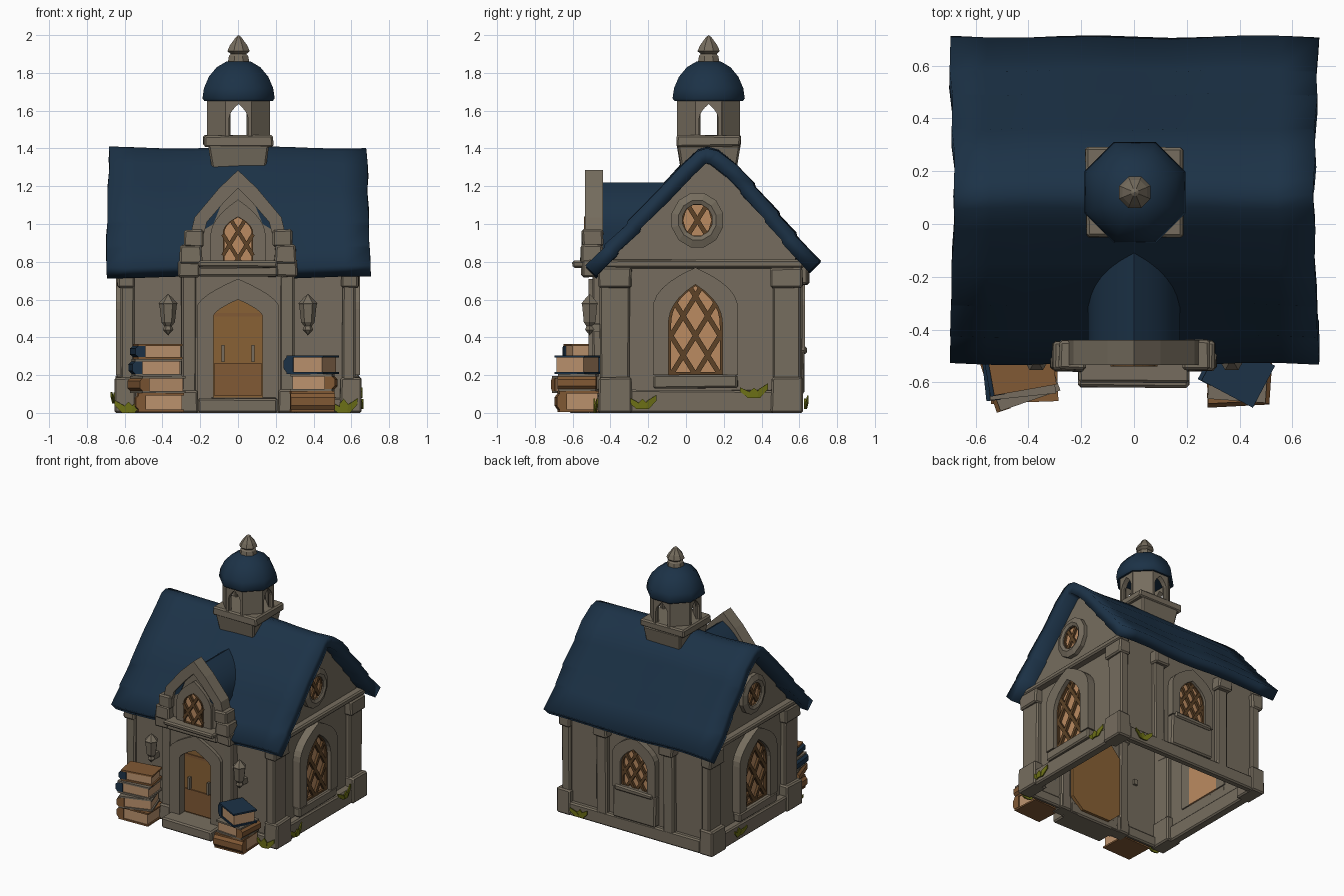
import bpy, bmesh, math, random
from mathutils import Vector, Matrix

random.seed(4)
if "Cube" in bpy.data.objects:
    bpy.data.objects.remove(bpy.data.objects["Cube"])


def material(name, r, g, b):
    m = bpy.data.materials.new(name)
    m.use_nodes = True
    m.diffuse_color = (r, g, b, 1)
    m.node_tree.nodes["Principled BSDF"].inputs["Base Color"].default_value = (r, g, b, 1)
    return m


STONE = material("stone", .18, .152, .112)
ROOF = material("blue_slate", .0115, .032, .063)
GLASS = material("amber_glass", .50, .26, .12)
LEAD = material("window_bars", .11, .055, .02)
WOOD = material("door_wood", .25, .12, .035)
COVER = material("brown_leather", .22, .10, .035)
PAGES = material("book_pages", .50, .29, .155)
LEAF = material("leaf_green", .15, .16, .008)


def make(name, bm, mat, loc=(0, 0, 0), rot=0, bevel=0, smooth=0):
    bmesh.ops.recalc_face_normals(bm, faces=bm.faces)
    me = bpy.data.meshes.new(name)
    bm.to_mesh(me)
    bm.free()
    me.materials.append(mat)
    ob = bpy.data.objects.new(name, me)
    bpy.context.collection.objects.link(ob)
    ob.location, ob.rotation_euler.z = loc, rot
    if bevel:
        mod = ob.modifiers.new("worn_edges", "BEVEL")
        mod.width = bevel
    if smooth:
        bpy.ops.object.select_all(action="DESELECT")
        ob.select_set(True)
        bpy.context.view_layer.objects.active = ob
        bpy.ops.object.shade_smooth_by_angle(angle=math.radians(smooth))
    return ob


def prism(name, outline, y0, y1, mat, loc=(0, 0, 0), rot=0, smooth=0):
    """Extrude an x-z outline along y."""
    bm = bmesh.new()
    rings = [[bm.verts.new((x, y, z)) for x, z in outline] for y in (y0, y1)]
    for ring in rings:
        bm.faces.new(ring)
    n = len(outline)
    for i in range(n):
        j = (i + 1) % n
        bm.faces.new((rings[0][i], rings[0][j], rings[1][j], rings[1][i]))
    return make(name, bm, mat, loc, rot, 0, smooth)


def box(name, x0, x1, y0, y1, z0, z1, mat=STONE, loc=(0, 0, 0), rot=0, top=1, wear=.004, bevel=.01):
    """Box with a scaled top and slightly uneven corners."""
    bm = bmesh.new()
    bmesh.ops.create_cube(bm, size=1)
    for v in bm.verts:
        k = top if v.co.z > 0 else 1
        v.co = Vector(((x0 + x1) / 2 + v.co.x * k * (x1 - x0), (y0 + y1) / 2 + v.co.y * k * (y1 - y0),
                       z0 if v.co.z < 0 else z1))
        if v.co.z > .01:
            v.co += Vector([random.uniform(-wear, wear) for _ in range(3)])
    return make(name, bm, mat, loc, rot, bevel)


def lathe(name, profile, n, mat, loc=(0, 0, 0), closed=False, matrix=None, smooth=0):
    bm = bmesh.new()
    rings = []
    for r, z in profile:
        rings.append([bm.verts.new((r * math.sin((i + .5) * math.tau / n),
                                    r * math.cos((i + .5) * math.tau / n), z)) for i in range(n)])
    for a, b in zip(rings, rings[1:] + (rings[:1] if closed else [])):
        for i in range(n):
            j = (i + 1) % n
            bm.faces.new((a[i], a[j], b[j], b[i]))
    bmesh.ops.remove_doubles(bm, verts=bm.verts, dist=.0005)
    if matrix:
        bm.transform(matrix)
    return make(name, bm, mat, loc, 0, 0, smooth)


def arch(hw, z0, spring, peak, n=5, power=1.8):
    right = [(hw, z0)] + [(hw * (1 - (k / n) ** power), spring + (peak - spring) * k / n) for k in range(n)]
    return right + [(0, peak)] + [(-x, z) for x, z in reversed(right)]


def surround(outer, inner):
    return outer + inner[::-1]


def lattice(name, poly, spacing, shift, w, y0, y1, loc, rot):
    """Crossing diagonal bars clipped to a convex outline, plus a thin edge strip."""
    cz = sum(p[1] for p in poly) / len(poly)
    edge = [(x * .9, cz + (z - cz) * .95) for x, z in poly]
    prism(name + "_edge", surround(poly + poly[:1], edge + edge[:1]), y0, y1, LEAD, loc, rot)
    for sign in (-1, 1):
        d = Vector((.53 * sign, .85))
        side = Vector((-d.y, d.x)) * w
        for k in range(-4, 5):
            o, lo, hi = Vector(((k + shift) * spacing, cz)), -9, 9
            for i, p in enumerate(poly):
                p, q = Vector(p), Vector(poly[(i + 1) % len(poly)])
                nrm = Vector((p.y - q.y, q.x - p.x))
                den, num = nrm.dot(d), nrm.dot(p - o)
                if den > 1e-6:
                    lo = max(lo, num / den)
                elif den < -1e-6:
                    hi = min(hi, num / den)
            if hi - lo > .03:
                a, b = o + d * lo, o + d * hi
                prism(name, [tuple(v) for v in (a - side, b - side, b + side, a + side)], y0, y1, LEAD, loc, rot)


def window(name, loc, rot, outer, inner, depth, spacing, shift, bar):
    prism(name + "_surround", surround(outer, inner), -depth, .01, STONE, loc, rot)
    prism(name + "_glass", inner, -.012, .012, GLASS, loc, rot)
    lattice(name + "_bars", inner, spacing, shift, bar, -.03, -.012, loc, rot)


# Hollow wall shell, open below
X, Y0, Y1 = .585, -.435, .58
bm = bmesh.new()
gables = [[bm.verts.new((x, y, z)) for y, z in
           ((Y0, 0), (Y1, 0), (Y1, .91), (.43, 1.08), (.27, 1.265), (.16, 1.35), (.06, 1.35), (Y0, .82))]
          for x in (-X, X)]
for g in gables:
    bm.faces.new(g)
for i, j in ((1, 2), (7, 0)):
    bm.faces.new((gables[0][i], gables[0][j], gables[1][j], gables[1][i]))
make("walls", bm, STONE)

# Corner piers, plinths and bands
for s in (-1, 1):
    for y0, y1 in ((-.455, -.3), (.46, .605)):
        box("corner_pier", *sorted((s * .55, s * .62)), y0, y1, 0, .72)
        box("corner_foot", *sorted((s * .54, s * .655)), y0 - .012, y1 + .015, 0, .19, top=.95)
        box("corner_capital", *sorted((s * .55, s * .64)), y0 - .012, y1 + .012, .66, .77)
    box("gable_band", *sorted((s * .56, s * .635)), -.46, .62, .765, .81)
    box("gable_plinth", *sorted((s * .57, s * .64)), -.33, .47, 0, .12)
    box("front_plinth", *sorted((s * .3, s * .55)), -.455, -.42, 0, .08)
    box("back_pier", s * .28 - .045, s * .28 + .045, .56, .615, 0, .76)
    box("back_capital", s * .28 - .06, s * .28 + .06, .56, .65, .68, .78)
box("back_plinth", -.55, .55, .56, .615, 0, .1)

# Gable windows: tall arch below, oval above
for s in (-1, 1):
    loc, rot = (s * X, .05, 0), s * math.pi / 2
    window("gable_window", loc, rot, arch(.225, .2, .55, .77, 6, 2.2), arch(.143, .2, .46, .68, 6, 2.4),
           .06, .13, .5, .013)
    box("gable_sill", -.225, .225, -.06, 0, .13, .2, STONE, loc, rot)
    turn = Matrix.Translation((s * X, .06, 1.02)) @ Matrix.Rotation(s * math.pi / 2, 4, "Y")
    lathe("oval_window_ring", [(.075, 0), (.075, .035), (.095, .045), (.13, .03), (.13, 0)], 12, STONE,
          closed=True, matrix=turn @ Matrix.Diagonal((1.14, 1.08, 1, 1)))
    oval = [(.083 * math.cos(a * math.tau / 10), 1.02 + .09 * math.sin(a * math.tau / 10)) for a in range(10)]
    oloc = (s * X, .06, 0)
    prism("oval_window_glass", oval, -.012, .012, GLASS, oloc, rot)
    lattice("oval_window_bars", oval, .2, 0, .012, -.026, -.012, oloc, rot)

# Back window over a stone panel
window("back_window", (0, Y1, 0), math.pi, arch(.18, .33, .57, .74, 5, 2.2), arch(.115, .33, .5, .65, 5, 2.4),
       .05, .085, .5, .01)
box("back_window_panel", -.18, .18, Y1 - .01, Y1 + .045, .1, .33)
box("back_window_sill", -.16, .16, Y1 - .01, Y1 + .06, .31, .35)

# Portal and door
door = arch(.13, .08, .515, .6, 5, 1.5)
prism("portal", surround([(.24, .0), (.24, .8), (-.24, .8), (-.24, .0)], arch(.15, .0, .515, .62, 5, 1.5)),
      -.49, Y0 + .01, STONE)
prism("portal_arch", surround(arch(.215, 0, .57, .71, 5, 1.5), arch(.13, 0, .515, .6, 5, 1.5)), -.515, -.44, STONE)
prism("door", door, -.455, -.415, WOOD)
prism("door_backing", [(.12, .04), (.21, .12), (.21, .56), (.12, .66), (-.12, .66), (-.21, .56), (-.21, .12), (-.12, .04)],
      -.43, -.4, WOOD)
box("door_lower_panel", -.125, .125, -.463, -.45, .09, .265, COVER, wear=0, bevel=0)
box("door_top_rail", -.125, .125, -.462, -.45, .51, .53, COVER, wear=0, bevel=0)
box("doorstep", -.21, .21, -.62, -.42, 0, .08)
for s in (-1, 1):
    box("portal_pier", *sorted((s * .22, s * .30)), -.495, -.41, 0, .73)
    box("portal_foot", *sorted((s * .21, s * .31)), -.515, -.41, 0, .12, top=.94)
    box("portal_capital", *sorted((s * .2, s * .315)), -.55, -.41, .72, .81)
    box("door_handle", s * .08 - .008, s * .08 + .008, -.48, -.455, .27, .36, wear=0, bevel=0)

# Main roof, with raised slate courses and a slight sag
slope = [(-.53, .775), (-.43, .87), (-.425, .89), (-.31, .995), (-.305, 1.015), (-.15, 1.175), (-.02, 1.315),
         (.06, 1.39), (.11, 1.405), (.17, 1.388), (.27, 1.31), (.36, 1.215), (.365, 1.195),
         (.49, 1.06), (.495, 1.04), (.58, .95), (.585, .93), (.71, .80)]
bm = bmesh.new()
cols, grid = 10, []
for i in range(cols + 1):
    u = i / cols * 2 - 1
    grid.append([bm.verts.new((u * (.70 - .03 * (z - .75)) + .004 * math.sin(z * 25), y + .005 * math.sin(u * 7 + z * 4),
                               z + .006 * math.sin(u * 5 + y * 6))) for y, z in slope])
for a, b in zip(grid, grid[1:]):
    for j in range(len(slope) - 1):
        bm.faces.new((a[j], b[j], b[j + 1], a[j + 1]))
roof = make("main_roof", bm, ROOF, smooth=35)
thick = roof.modifiers.new("slate_thickness", "SOLIDIFY")
thick.thickness, thick.offset = .08, -1

# Front dormer
prism("dormer_roof", arch(.175, .8, .95, 1.22, 8, 2.6), -.46, .02, ROOF, smooth=60)
gable = [(.2, .8), (.2, .88), (.21, 1.02), (0, 1.25), (-.21, 1.02), (-.2, .88), (-.2, .8)]
prism("dormer_face", gable, -.505, -.44, STONE)
rim = [(.25, .95), (.23, 1.035), (.1, 1.19), (0, 1.285)]
rim_in = [(.18, .95), (.165, 1.01), (.07, 1.12), (0, 1.19)]
mirror = lambda pts: pts + [(-x, z) for x, z in pts[-2::-1]]
prism("dormer_rim", surround(mirror(rim), mirror(rim_in)), -.535, -.44, STONE)
window("dormer_window", (0, -.51, 0), 0, arch(.145, .8, .95, 1.13), arch(.08, .8, .95, 1.04, 5, 2.2),
       .02, .09, 0, .01)
box("dormer_ledge", -.21, .21, -.60, -.44, .77, .805)
box("dormer_base", -.21, .21, -.555, -.44, .72, .775)
for s in (-1, 1):
    prism("dormer_slate_inset", [(s * x, z) for x, z in ((.18, .97), (.165, 1.012), (.09, 1.1), (.13, 1.0))],
          -.511, -.504, ROOF)
    box("dormer_shoulder", *sorted((s * .185, s * .285)), -.55, -.44, .88, .97)
    box("dormer_foot", *sorted((s * .19, s * .31)), -.56, -.44, .79, .89, top=.9)

# Bell tower: base, ledge, eight-sided drum, dome and finial
T = (.003, .12, 0)
box("tower_base", -.135, .135, -.14, .14, 1.25, 1.42, loc=T, top=1.2)
box("tower_ledge", -.185, .185, -.17, .17, 1.41, 1.47, loc=T)
for k in range(8):
    wall = [(.069, 1.465), (.069, 1.66), (-.069, 1.66), (-.069, 1.465)]
    if k % 2 == 0:
        wall = surround(wall, arch(.05, 1.465, 1.56, 1.635, 4))
    prism("drum_wall", wall, -.167, -.13, STONE, T, k * math.pi / 4)
lathe("dome", [(0, 1.655), (.195, 1.65), (.207, 1.665), (.198, 1.72), (.17, 1.78), (.125, 1.83), (.07, 1.86), (0, 1.87)],
      8, ROOF, T, smooth=50)
lathe("finial", [(.062, 1.855), (.055, 1.89), (.045, 1.9), (.064, 1.915), (.05, 1.945), (.015, 1.99), (0, 2)], 8, STONE, T)

# Wall lanterns
for s in (-1, 1):
    lathe("lantern", [(0, .41), (.028, .44), (.02, .46), (.036, .48), (.046, .57), (.05, .58), (.022, .61), (0, .63)],
          6, STONE, (s * .37, -.51, 0))
    box("lantern_bracket", s * .37 - .015, s * .37 + .015, -.5, -.42, .43, .47, bevel=0)


# Book stacks
def book(x, y, z, w, d, h, rot, cover, spine):
    a, b, t, place = w / 2, d / 2, .012, ((x, y, z), math.radians(rot))
    for z0 in (0, h - t):
        box("book_cover", -a, a, -b, b, z0, z0 + t, cover, *place, wear=0, bevel=0)
    prism("book_spine", [(-a + .04, t), (-a + .04, h - t), (-a, h - t), (-a - .015, h * .7), (-a - .015, h * .3), (-a, t)],
          -b - .002, b + .002, spine, *place)
    box("book_pages", -a + .03, a - .01, -b + .008, b - .012, t, h - t, PAGES, *place, wear=0, bevel=0)


for args in ((-.41, -.57, .005, .24, .21, .10, 2, COVER, COVER), (-.425, -.575, .105, .24, .2, .09, 19, STONE, COVER),
             (-.43, -.56, .195, .25, .19, .09, 6, STONE, ROOF), (-.425, -.55, .285, .24, .16, .08, 10, COVER, ROOF),
             (.39, -.57, .005, .21, .23, .11, 93, COVER, COVER), (.395, -.57, .115, .22, .2, .09, 176, STONE, COVER),
             (.395, -.565, .205, .22, .18, .1, -28, ROOF, ROOF)):
    book(*args)

# Tufts of broad leaves at the foot of the walls
for x, y, z, rot in ((-.58, -.485, 0, 0), (.56, -.485, 0, 0), (.66, -.23, .02, 90), (.655, .36, .08, 90),
                     (-.655, .3, .05, 90), (.45, .63, .02, 0)):
    for lean in (-1, 0, 1):
        h = random.uniform(.05, .08)
        prism("leaf", [(lean * .015 - .018, 0), (lean * .015 + .018, 0), (lean * .05 + .024, h * .6), (lean * .075, h),
                       (lean * .05 - .024, h * .6)], -.004, .004, LEAF, (x, y, z), math.radians(rot + lean * 12))
